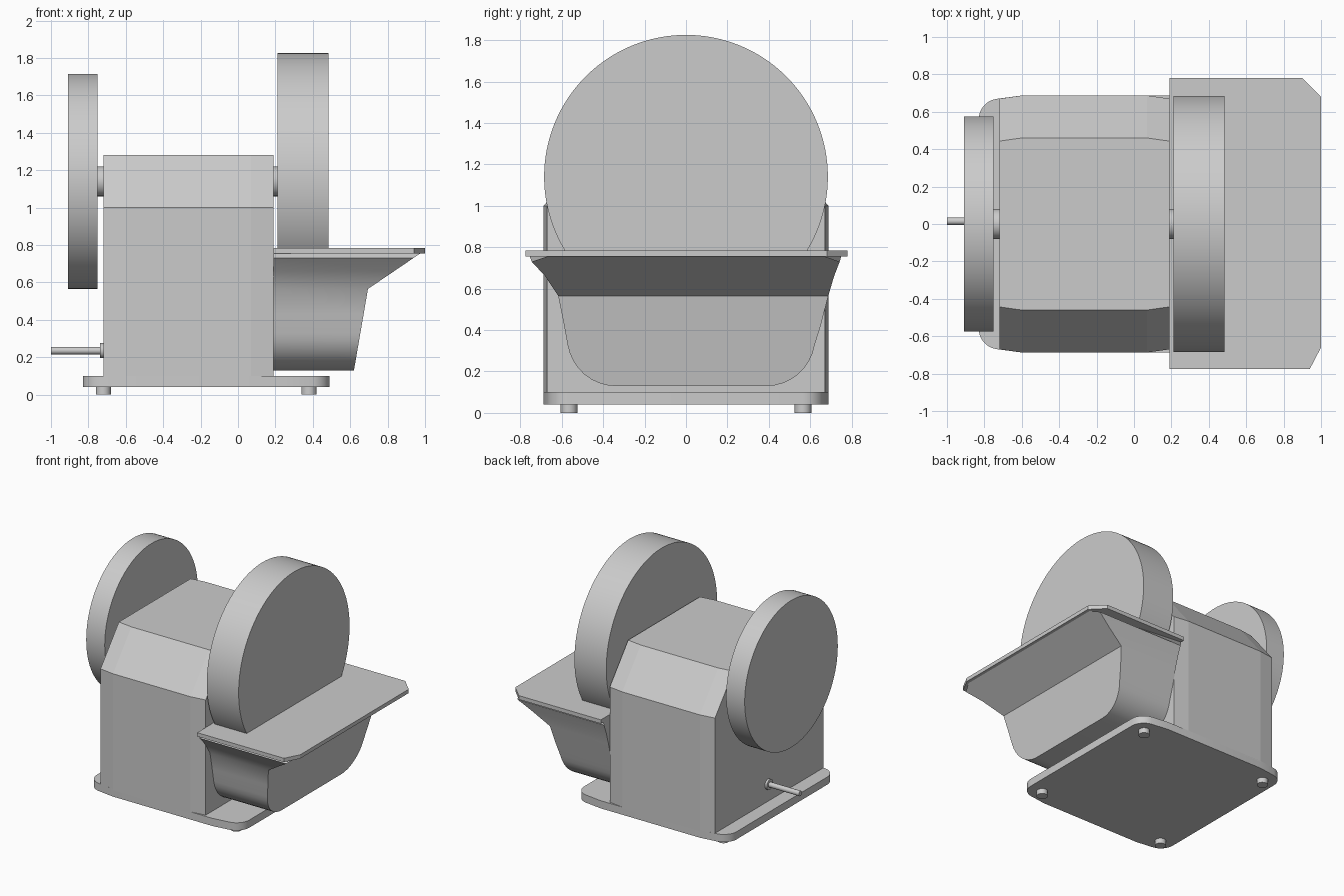
import bpy, bmesh, math
from mathutils import Matrix

cube = bpy.data.objects.get("Cube")
if cube:
    bpy.data.objects.remove(cube, do_unlink=True)

grey = bpy.data.materials.new("light_grey")
grey.use_nodes = True
grey.diffuse_color = (0.6, 0.6, 0.6, 1)
grey.node_tree.nodes["Principled BSDF"].inputs["Base Color"].default_value = (0.6, 0.6, 0.6, 1)


def finish(name, bm, angle=25):
    bmesh.ops.recalc_face_normals(bm, faces=bm.faces[:])
    mesh = bpy.data.meshes.new(name)
    bm.to_mesh(mesh)
    bm.free()
    mesh.materials.append(grey)
    obj = bpy.data.objects.new(name, mesh)
    bpy.context.collection.objects.link(obj)
    bpy.ops.object.select_all(action='DESELECT')
    bpy.context.view_layer.objects.active = obj
    obj.select_set(True)
    bpy.ops.object.shade_smooth_by_angle(angle=math.radians(angle))
    return obj


def bridge(bm, a, b):
    for i in range(len(a)):
        j = (i + 1) % len(a)
        bm.faces.new((a[i], a[j], b[j], b[i]))


def stack(name, rings, angle=25):
    """Solid through a stack of matching closed outlines."""
    bm = bmesh.new()
    loops = [[bm.verts.new(p) for p in ring] for ring in rings]
    for a, b in zip(loops, loops[1:]):
        bridge(bm, a, b)
    bm.faces.new(loops[0])
    bm.faces.new(loops[-1])
    return finish(name, bm, angle)


def plate(name, outline, z0, z1):
    return stack(name, [[(x, y, z) for x, y in outline] for z in (z0, z1)])


def cylinder(name, radius, start, end, y, z, axis='X', sides=96):
    """Cylinder along x, or along z where start and end are heights and z is x."""
    bm = bmesh.new()
    bmesh.ops.create_cone(bm, cap_ends=True, segments=sides, radius1=radius,
                          radius2=radius, depth=end - start)
    mid = (start + end) / 2
    if axis == 'X':
        m = Matrix.Translation((mid, y, z)) @ Matrix.Rotation(math.pi / 2, 4, 'Y')
    else:
        m = Matrix.Translation((z, y, mid))
    bm.transform(m)
    return finish(name, bm)


def mirrored(half):
    return half + [(x, -y) for x, y in reversed(half)]


# Base plate with rounded corners and slightly bulging sides
R = 0.11
corner = [(R * math.cos(t), R * math.sin(t))
          for t in (math.radians(a) for a in range(0, 81, 10))]
half = [(0.38 + x, 0.56 + y) for x, y in corner]
half += [(0.26, 0.687), (-0.6, 0.687)]
half += [(-0.72 - x, 0.56 + y) for x, y in reversed(corner)]
plate("base_plate", mirrored(half), 0.04, 0.1)

# Feet
for side, x in (("right", -0.72), ("left", 0.38)):
    for end, y in (("front", -0.565), ("back", 0.565)):
        cylinder(f"foot_{end}_{side}", 0.04, 0, 0.05, y, x, 'Z', 32)


# Housing with tapered ends and sloped shoulders
def housing_ring(inset, z):
    side = [(0.19, 0.67), (0.07, 0.687), (-0.6, 0.687), (-0.72, 0.67)]
    return [(x, y, z) for x, y in mirrored([(x, y - inset) for x, y in side])]


stack("housing", [housing_ring(0, 0.09), housing_ring(0, 1.0),
                  housing_ring(0.227, 1.28)], 5)

# Wheels and their shaft
cylinder("small_wheel", 0.575, -0.91, -0.75, 0, 1.14, sides=128)
cylinder("large_wheel", 0.685, 0.21, 0.485, 0, 1.14, sides=128)
cylinder("shaft", 0.08, -0.8, 0.25, 0, 1.14, sides=48)

# Control pin and collar
cylinder("pin_collar", 0.04, -0.737, -0.71, 0.015, 0.235, sides=32)
cylinder("pin", 0.02, -1.0, -0.72, 0.015, 0.235, sides=32)

# Tray top
plate("tray_top", [(0.19, -0.775), (0.94, -0.775), (1.0, -0.66), (1.0, 0.68),
                   (0.9, 0.78), (0.19, 0.78)], 0.755, 0.785)


# Tray basin: rounded trough whose outer end leans out, then flares to the rim
def end_x(z):
    if z <= 0.565:
        return 0.62 + (z - 0.13) * 0.172
    return 0.695 + (z - 0.565) * 1.474


def trough_corner(y, radius):
    steps = [math.radians(a) for a in range(0, 81, 10)]
    return [(y + radius * math.sin(t), 0.13 + 0.24 * (1 - math.cos(t))) for t in steps]


front = [(-y, z) for y, z in trough_corner(0.34, 0.235)]
front += [(-0.59, 0.43), (-0.617, 0.565), (-0.68, 0.66), (-0.745, 0.73), (-0.755, 0.757)]
back = trough_corner(0.39, 0.235) + [(0.65, 0.42), (0.687, 0.565), (0.715, 0.66),
                                     (0.742, 0.73), (0.75, 0.757)]
profile = front[::-1] + back
bm = bmesh.new()
inner = [bm.verts.new((0.19, y, z)) for y, z in profile]
outer = [bm.verts.new((end_x(z), math.copysign(0.665, y) if z > 0.75 else y, z))
         for y, z in profile]
bridge(bm, inner, outer)
bm.faces.new(inner)
bm.faces.new([v for v in outer if v.co.z < 0.57])
bm.faces.new([v for v in outer if v.co.z > 0.56])
finish("tray_basin", bm, 30)
